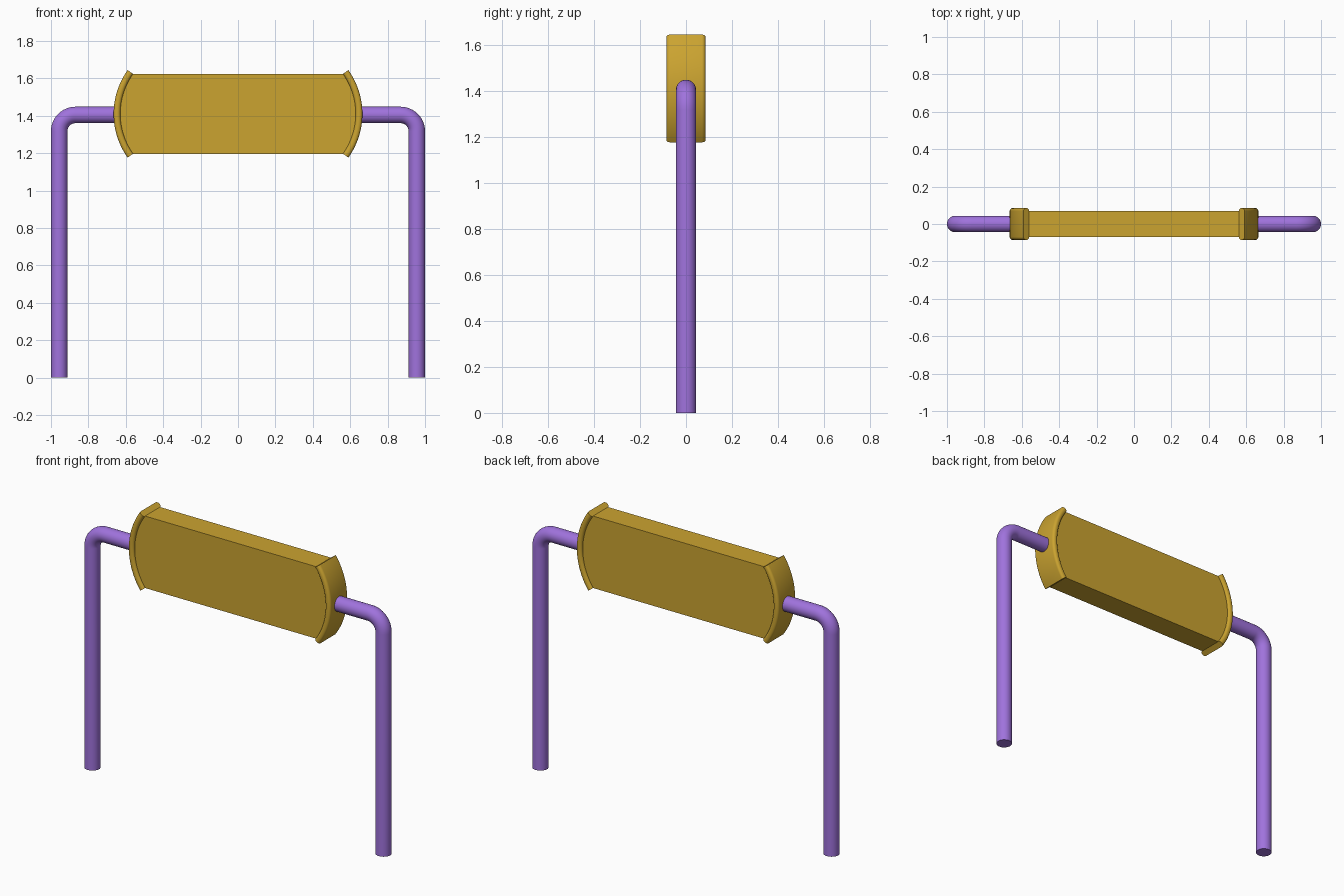
import bpy, bmesh
from math import sin, cos, pi, radians

if "Cube" in bpy.data.objects:
    bpy.data.objects.remove(bpy.data.objects["Cube"])

ZC, ZL = 1.41, 1.404            # body and lead centre heights
R_OUT, R_IN, ARC_X = 0.403, 0.367, 0.262
ARC = radians(35.5)


def material(name, color):
    m = bpy.data.materials.new(name)
    m.diffuse_color = color
    m.use_nodes = True
    m.node_tree.nodes["Principled BSDF"].inputs["Base Color"].default_value = m.diffuse_color
    return m


gold = material("gold", (0.6, 0.37, 0.03, 1))
purple = material("purple", (0.35, 0.17, 0.72, 1))


def finish(name, bm, mat, smooth=True):
    bmesh.ops.recalc_face_normals(bm, faces=bm.faces)
    me = bpy.data.meshes.new(name)
    bm.to_mesh(me)
    bm.free()
    ob = bpy.data.objects.new(name, me)
    bpy.context.collection.objects.link(ob)
    me.materials.append(mat)
    if smooth:
        bpy.ops.object.select_all(action='DESELECT')
        bpy.context.view_layer.objects.active = ob
        ob.select_set(True)
        bpy.ops.object.shade_smooth_by_angle(angle=radians(35))
    return ob


def sweep(name, path, section, mat, side):
    """Sweep a (u, y) section along a path of (x, z, normal x, normal z)."""
    bm = bmesh.new()
    rings = [[bm.verts.new((side * (x + u * nx), v, z + u * nz)) for u, v in section]
             for x, z, nx, nz in path]
    n = len(section)
    for a, b in zip(rings, rings[1:]):
        for i in range(n):
            j = (i + 1) % n
            bm.faces.new((a[i], a[j], b[j], b[i]))
    bm.faces.new(rings[0])
    bm.faces.new(rings[-1])
    return finish(name, bm, mat)


def rounded_rect(hu, hv, r, seg=5):
    pts = []
    for k, (su, sv) in enumerate(((1, 1), (-1, 1), (-1, -1), (1, -1))):
        for i in range(seg + 1):
            a = (k + i / seg) * pi / 2
            pts.append((su * (hu - r) + r * cos(a), sv * (hv - r) + r * sin(a)))
    return pts


# Body: straight top and bottom, ends bowed to sit inside the caps
half_h, r_body = 0.214, R_IN + 0.006
end_angle = 0.61
outline = []
for s in (1, -1):
    for i in range(25):
        a = -end_angle + 2 * end_angle * i / 24
        z = max(-half_h, min(half_h, r_body * sin(a)))
        outline.append((s * (ARC_X + r_body * cos(a)), ZC + s * z))
bm = bmesh.new()
face = bm.faces.new([bm.verts.new((x, -0.07, z)) for x, z in outline])
ext = bmesh.ops.extrude_face_region(bm, geom=[face])
bmesh.ops.translate(bm, vec=(0, 0.14, 0),
                    verts=[v for v in ext["geom"] if isinstance(v, bmesh.types.BMVert)])
finish("handle_body", bm, gold)

# Curved end caps: rounded bar swept on an arc
cap_section = rounded_rect((R_OUT - R_IN) / 2, 0.085, 0.016)
r_mid = (R_OUT + R_IN) / 2
cap_path = []
for i in range(33):
    a = -ARC + 2 * ARC * i / 32
    cap_path.append((ARC_X + r_mid * cos(a), ZC + r_mid * sin(a), cos(a), sin(a)))

# Bent round leads: leg, elbow, short arm into the cap
LEG_X, BEND, RAD = 0.956, 0.087, 0.044
lead_section = [(RAD * cos(2 * pi * i / 32), RAD * sin(2 * pi * i / 32)) for i in range(32)]
lead_path = [(LEG_X, 0, 1, 0)]
for i in range(13):
    a = pi / 2 * i / 12
    lead_path.append((LEG_X - BEND + BEND * cos(a), ZL - BEND + BEND * sin(a), cos(a), sin(a)))
lead_path.append((0.64, ZL, 0, 1))

for side, label in ((-1, "left"), (1, "right")):
    sweep(label + "_end_cap", cap_path, cap_section, gold, side)
    sweep(label + "_lead", lead_path, lead_section, purple, side)
